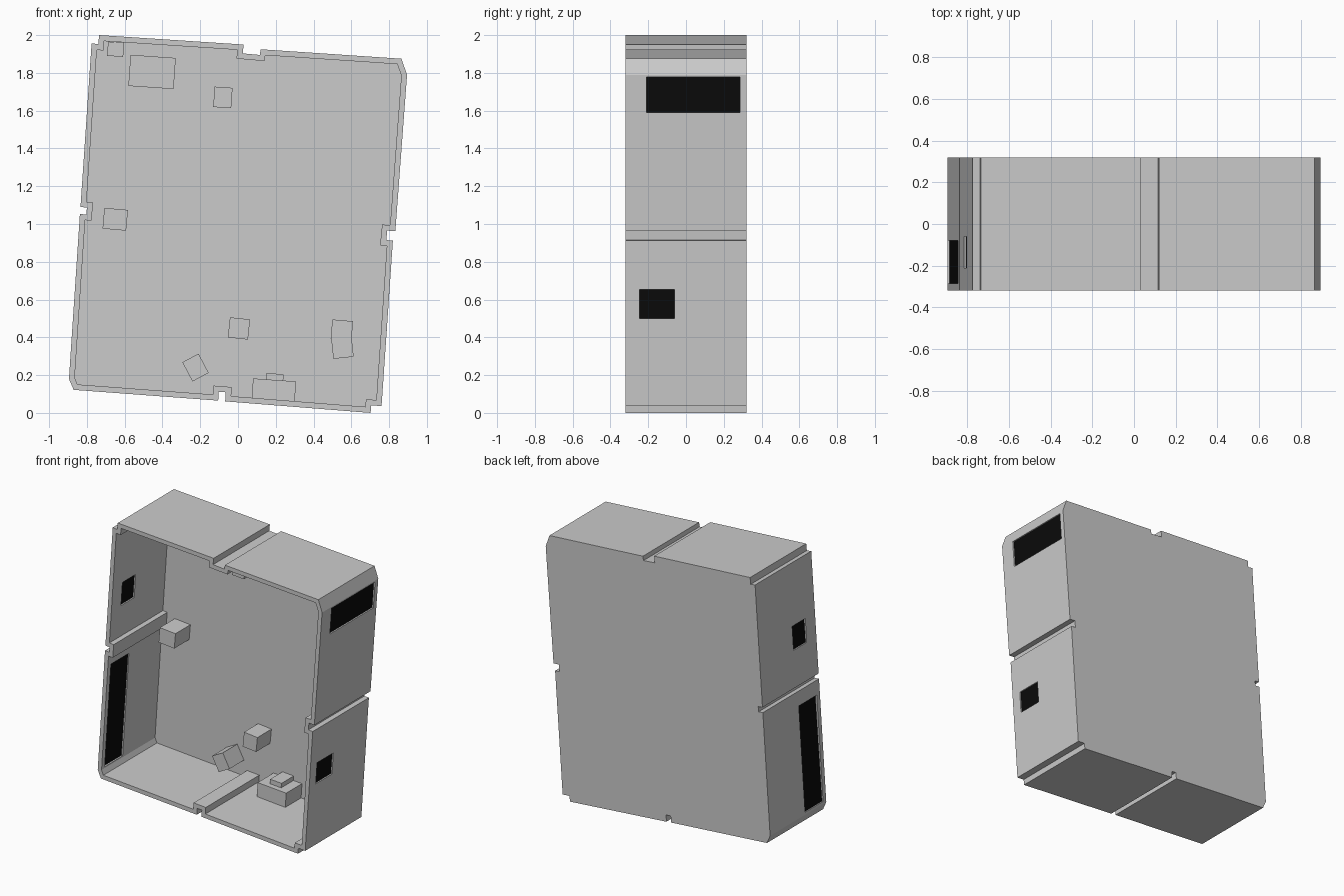
import bpy, bmesh
from math import radians
from mathutils import Vector

if "Cube" in bpy.data.objects:
    bpy.data.objects.remove(bpy.data.objects["Cube"])

HALF, WALL, TILT = 0.32, 0.03, 4.1
BACK_IN = HALF - WALL

# Outer outline (x, z), anticlockwise seen from the front
outline = [(-.735, 2), (-.74, 1.952), (-.775, 1.957),
           (-.834, 1.09), (-.80, 1.087), (-.803, 1.05), (-.837, 1.053),
           (-.895, .18), (-.87, .122),
           (-.105, .065), (-.102, .112), (-.065, .109), (-.068, .061),
           (.702, 0), (.705, .04), (.76, .036),
           (.82, .912), (.785, .915), (.79, .965), (.833, .962),
           (.895, 1.79), (.865, 1.875),
           (.12, 1.925), (.115, 1.895), (.025, 1.903), (.03, 1.95)]


def inset(points, d):
    """Mitred inward offset of an anticlockwise outline."""
    pts, out = [Vector(p) for p in points], []
    for i, p in enumerate(pts):
        a = (p - pts[i - 1]).normalized()
        b = (pts[(i + 1) % len(pts)] - p).normalized()
        na, nb = Vector((-a.y, a.x)), Vector((-b.y, b.x))
        out.append(p + (na + nb) * d / (1 + na.dot(nb)))
    return out


def box(name, center, size, tilt=TILT):
    bm = bmesh.new()
    bmesh.ops.create_cube(bm, size=1)
    bmesh.ops.scale(bm, vec=size, verts=bm.verts)
    me = bpy.data.meshes.new(name)
    bm.to_mesh(me)
    bm.free()
    ob = bpy.data.objects.new(name, me)
    ob.location = center
    ob.rotation_euler.y = radians(tilt)
    bpy.context.collection.objects.link(ob)
    return ob


# Case: open-fronted tray with uniform wall thickness
bm = bmesh.new()


def ring(points, y):
    return [bm.verts.new((p[0], y, p[1])) for p in points]


inner = inset(outline, WALL)
rings = [ring(outline, HALF), ring(outline, -HALF), ring(inner, -HALF), ring(inner, BACK_IN)]
n = len(outline)
for r, s in zip(rings, rings[1:]):
    for i in range(n):
        j = (i + 1) % n
        bm.faces.new((r[i], r[j], s[j], s[i]))
bm.faces.new(rings[0])
bm.faces.new(rings[-1])
bmesh.ops.recalc_face_normals(bm, faces=bm.faces)
mesh = bpy.data.meshes.new("case")
bm.to_mesh(mesh)
bm.free()
case = bpy.data.objects.new("case", mesh)
bpy.context.collection.objects.link(case)
bpy.context.view_layer.objects.active = case

# Side windows: cut through the wall, then fill with a recessed black pane
black = bpy.data.materials.new("black")
black.diffuse_color = (0.003, 0.003, 0.003, 1)
black.use_nodes = True
black.node_tree.nodes["Principled BSDF"].inputs["Base Color"].default_value = black.diffuse_color
windows = [  # wall centre x, y range, z range
    ("right_upper", .872, -.21, .285, 1.59, 1.78),
    ("right_lower", .783, -.245, -.06, .50, .655),
    ("left_lower", -.853, -.285, -.08, .195, .95),
    ("left_upper", -.795, -.21, -.06, 1.35, 1.52)]
for name, x, y0, y1, z0, z1 in windows:
    center = (x, (y0 + y1) / 2, (z0 + z1) / 2)
    cutter = box("window_cutter", center, (.08, y1 - y0, z1 - z0))
    cutter.hide_render = True
    mod = case.modifiers.new("window", 'BOOLEAN')
    mod.operation = 'DIFFERENCE'
    mod.solver = 'EXACT'
    mod.object = cutter
    bpy.ops.object.modifier_apply(modifier=mod.name)
    bpy.data.objects.remove(cutter)
    pane = box(name + "_window", center, (.01, y1 - y0, z1 - z0))
    pane.data.materials.append(black)

# Blocks standing on the inside of the back panel: x, z, width, height, tilt, front y
blocks = [
    ("corner_block", -.648, 1.925, .085, .075, 4, .12),
    ("wide_block", -.455, 1.805, .24, .165, 4, .12),
    ("upper_block", -.08, 1.67, .095, .108, 4, .12),
    ("left_block", -.65, 1.025, .125, .11, 5, .12),
    ("middle_block", .005, .447, .107, .107, 6, .13),
    ("turned_block", -.225, .24, .097, .115, -28, .125),
    ("stacked_block_top", .55, .44, .11, .10, 5, .12),
    ("stacked_block_bottom", .553, .345, .108, .107, -6, .12),
    ("floor_block", .19, .122, .228, .105, 4, .11),
    ("floor_block_cap", .195, .185, .09, .045, 4, .15)]
for name, x, z, w, h, tilt, front in blocks:
    depth = BACK_IN + .01 - front
    box(name, (x, front + depth / 2, z), (w, depth, h), tilt)
